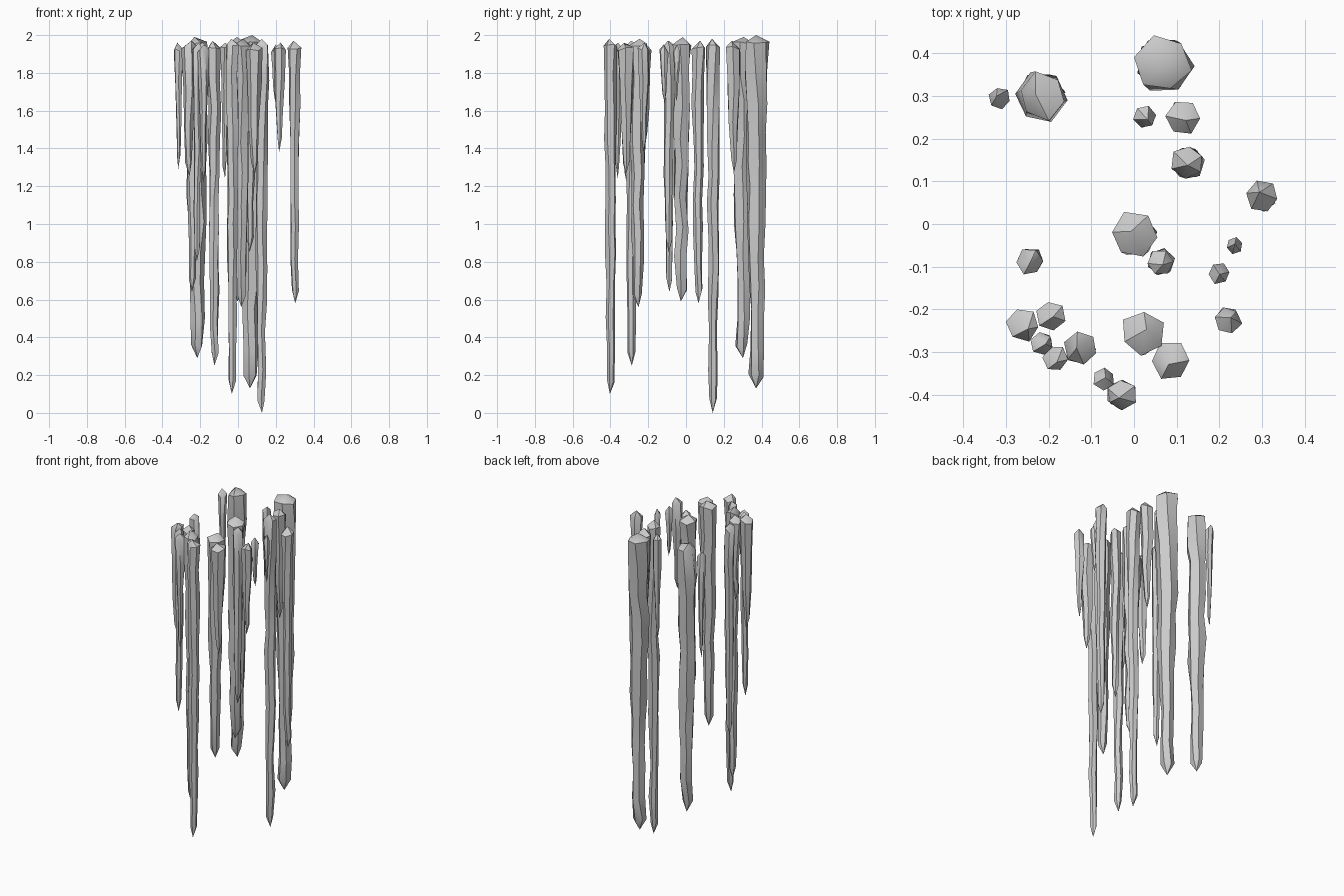
import bpy, bmesh, math, random

if "Cube" in bpy.data.objects:
    bpy.data.objects.remove(bpy.data.objects["Cube"])

random.seed(11)

# each icicle: x, y, top radius, top z, tip z
ICICLES = [
    (-0.315, 0.295, 0.025, 1.96, 1.29),
    (-0.215, 0.300, 0.058, 1.99, 0.29),
    (0.067, 0.375, 0.062, 2.00, 0.13),
    (0.025, 0.250, 0.028, 1.96, 1.30),
    (0.115, 0.250, 0.040, 1.97, 1.27),
    (0.125, 0.145, 0.036, 1.98, 0.00),
    (0.300, 0.065, 0.033, 1.97, 0.58),
    (0.000, -0.025, 0.052, 1.99, 0.59),
    (0.062, -0.090, 0.032, 1.97, 0.85),
    (0.235, -0.050, 0.020, 1.95, 1.65),
    (0.200, -0.115, 0.023, 1.95, 1.64),
    (0.220, -0.225, 0.033, 1.96, 1.38),
    (-0.243, -0.088, 0.032, 1.97, 0.64),
    (-0.260, -0.235, 0.041, 1.97, 1.25),
    (-0.195, -0.215, 0.032, 1.96, 1.42),
    (-0.215, -0.280, 0.027, 1.96, 0.80),
    (-0.185, -0.315, 0.030, 1.95, 1.22),
    (-0.125, -0.290, 0.036, 1.97, 0.25),
    (-0.070, -0.362, 0.027, 1.96, 1.24),
    (0.020, -0.255, 0.047, 1.98, 0.56),
    (0.087, -0.320, 0.045, 1.96, 1.26),
    (-0.030, -0.400, 0.036, 1.98, 0.10),
]
SIDES = 6


def icicle(index, x, y, r, top, tip):
    length = top - tip
    rings = max(4, round(length / 0.16))
    # long icicles stay thick to the end, short ones taper to a point
    end = 0.58 if length > 1.0 else 0.38
    bm = bmesh.new()
    loops = []
    phase = random.uniform(0, math.tau)
    for i in range(rings):
        t = i / (rings - 1)
        z = top - 0.035 - t * (length - 0.035 - min(0.07, length * 0.15))
        if 0 < i < rings - 1:
            z += random.uniform(-0.03, 0.03)
        rad = r * (1 + (end - 1) * t) * random.uniform(0.9, 1.1)
        drift = 0.1 * r if i else 0
        cx = x + random.uniform(-drift, drift)
        cy = y + random.uniform(-drift, drift)
        phase += random.uniform(-0.25, 0.25)
        loop = []
        for k in range(SIDES):
            a = phase + math.tau * k / SIDES
            q = rad * random.uniform(0.92, 1.12)
            dz = random.uniform(-0.012, 0.012)
            loop.append(bm.verts.new((cx + q * math.cos(a), cy + q * math.sin(a), z + dz)))
        loops.append(loop)
    # walls
    for upper, lower in zip(loops, loops[1:]):
        for k in range(SIDES):
            n = (k + 1) % SIDES
            bm.faces.new((upper[k], lower[k], lower[n], upper[n]))
    # off-centre crown and pointed tip
    crown = bm.verts.new((x + random.uniform(-.3, .3) * r, y + random.uniform(-.3, .3) * r, top))
    point = bm.verts.new((x + random.uniform(-.1, .1) * r, y + random.uniform(-.1, .1) * r, tip))
    for k in range(SIDES):
        n = (k + 1) % SIDES
        bm.faces.new((crown, loops[0][k], loops[0][n]))
        bm.faces.new((point, loops[-1][n], loops[-1][k]))
    bmesh.ops.recalc_face_normals(bm, faces=bm.faces)
    mesh = bpy.data.meshes.new(f"icicle_{index:02d}")
    bm.to_mesh(mesh)
    bm.free()
    obj = bpy.data.objects.new(mesh.name, mesh)
    bpy.context.collection.objects.link(obj)
    obj.select_set(True)
    bpy.context.view_layer.objects.active = obj


# hanging icicle cluster
for index, spec in enumerate(ICICLES, 1):
    icicle(index, *spec)
bpy.ops.object.shade_smooth_by_angle(angle=math.radians(40))
